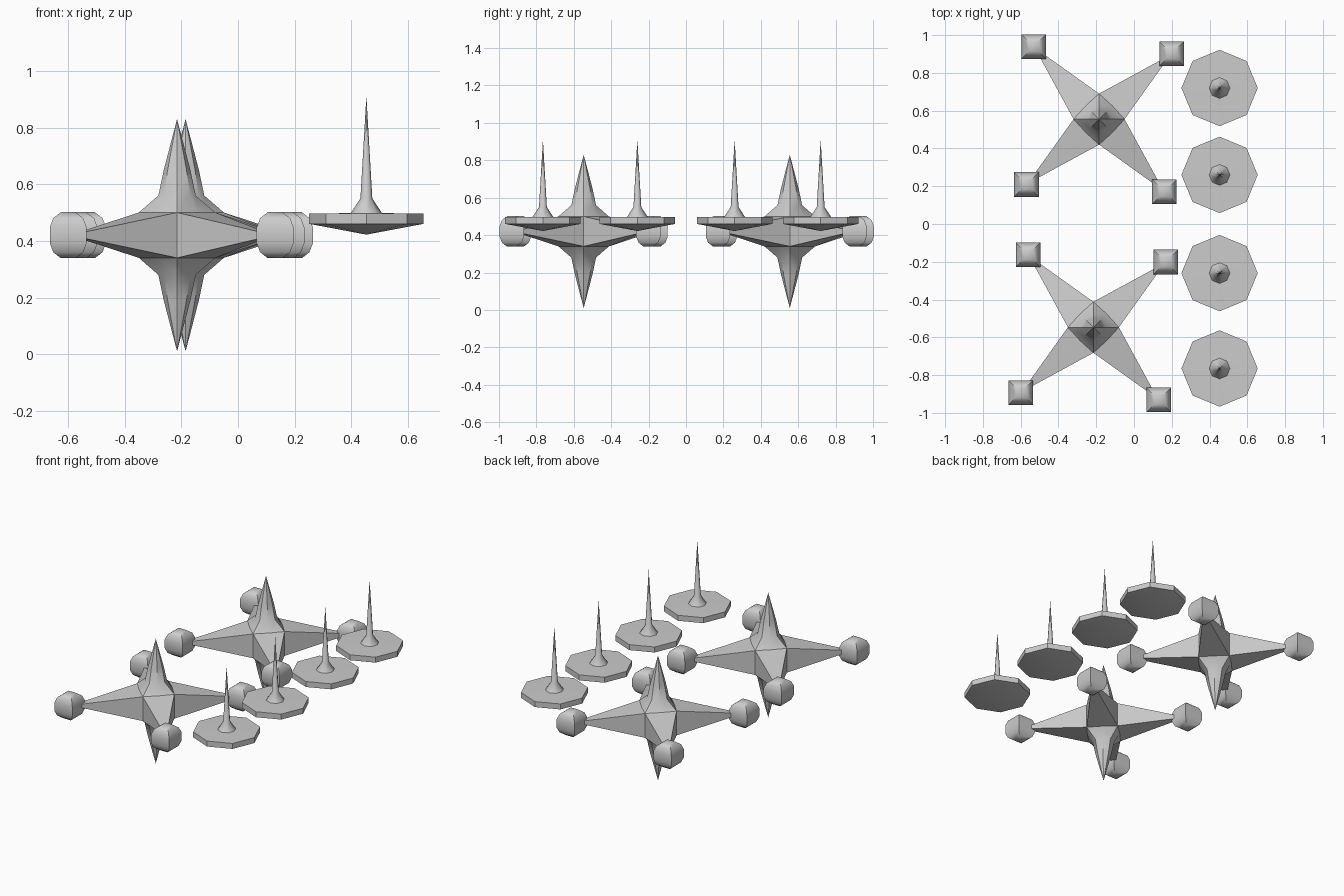
import bpy, bmesh
from math import cos, sin, pi, radians

if "Cube" in bpy.data.objects:
    bpy.data.objects.remove(bpy.data.objects["Cube"])


def finish(bm, name, loc, angle):
    bmesh.ops.recalc_face_normals(bm, faces=bm.faces)
    me = bpy.data.meshes.new(name)
    bm.to_mesh(me)
    bm.free()
    ob = bpy.data.objects.new(name, me)
    bpy.context.collection.objects.link(ob)
    ob.location = loc
    bpy.ops.object.select_all(action='DESELECT')
    ob.select_set(True)
    bpy.context.view_layer.objects.active = ob
    bpy.ops.object.shade_smooth_by_angle(angle=radians(angle))
    return ob


def ring(bm, r, z, n=8, start=0.0):
    return [bm.verts.new((r * cos(start + 2 * pi * i / n), r * sin(start + 2 * pi * i / n), z))
            for i in range(n)]


def bridge(bm, a, b):
    n = len(a)
    for i in range(n):
        bm.faces.new((a[i], a[(i + 1) % n], b[(i + 1) % n], b[i]))


def fan(bm, a, tip):
    v = bm.verts.new(tip)
    for i in range(len(a)):
        bm.faces.new((a[i], a[(i + 1) % len(a)], v))


def lathe(name, loc, profile, n, start, angle):
    # profile of (radius, z), closed with a point or a flat cap at each end
    bm = bmesh.new()
    rings = [ring(bm, r, z, n, start) for r, z in profile if r > 0]
    for a, b in zip(rings, rings[1:]):
        bridge(bm, a, b)
    for end, rg in ((profile[0], rings[0]), (profile[-1], rings[-1])):
        if end[0] > 0:
            bm.faces.new(rg)
        else:
            fan(bm, rg, (0, 0, end[1]))
    return finish(bm, name, loc, angle)


def star_body(name, loc):
    bm = bmesh.new()
    core = []
    for s in (1, -1):
        # square core ring with edge midpoints, then the vertical spike
        base = ring(bm, 0.135, s * 0.08)
        for v in base[1::2]:
            v.co.x *= 0.74
            v.co.y *= 0.74
        core.append(base)
        low, mid = ring(bm, 0.066, s * 0.14), ring(bm, 0.047, s * 0.23)
        bridge(bm, base, low)
        bridge(bm, low, mid)
        fan(bm, mid, (0, 0, s * 0.41))
    # each core side is drawn out to an arm
    top, bot = core
    for k in range(4):
        idx = [2 * k, 2 * k + 1, (2 * k + 2) % 8]
        loop = [top[i] for i in idx] + [bot[i] for i in reversed(idx)]
        a = radians(42 + 90 * k)
        fan(bm, loop, (0.51 * cos(a), 0.51 * sin(a), 0))
    finish(bm, name, loc, 35)


# Two four-armed stars with a rounded square pod at each arm end
s2 = 2 ** 0.5
half = [(0.065, 0.028), (0.053, 0.06), (0.026, 0.081)]
pod = [(r * s2, -z) for r, z in reversed(half)] + [(r * s2, z) for r, z in half]
for label, cx, cy in (("rear", -0.185, 0.555), ("front", -0.215, -0.547)):
    star_body(label + "_star_body", (cx, cy, 0.42))
    for k in range(4):
        a = radians(42 + 90 * k)
        lathe(f"{label}_arm_pod_{k + 1}",
              (cx + 0.517 * cos(a), cy + 0.517 * sin(a), 0.42), pod, 4, pi / 4, 50)

# Four octagonal discs, each with a needle on top
for i, y in enumerate((0.72, 0.26, -0.26, -0.765)):
    lathe(f"needle_disc_{i + 1}", (0.453, y, 0),
          [(0, 0.422), (0.202, 0.46), (0.202, 0.496), (0.055, 0.498), (0.021, 0.55), (0, 0.912)],
          8, 0, 40)
